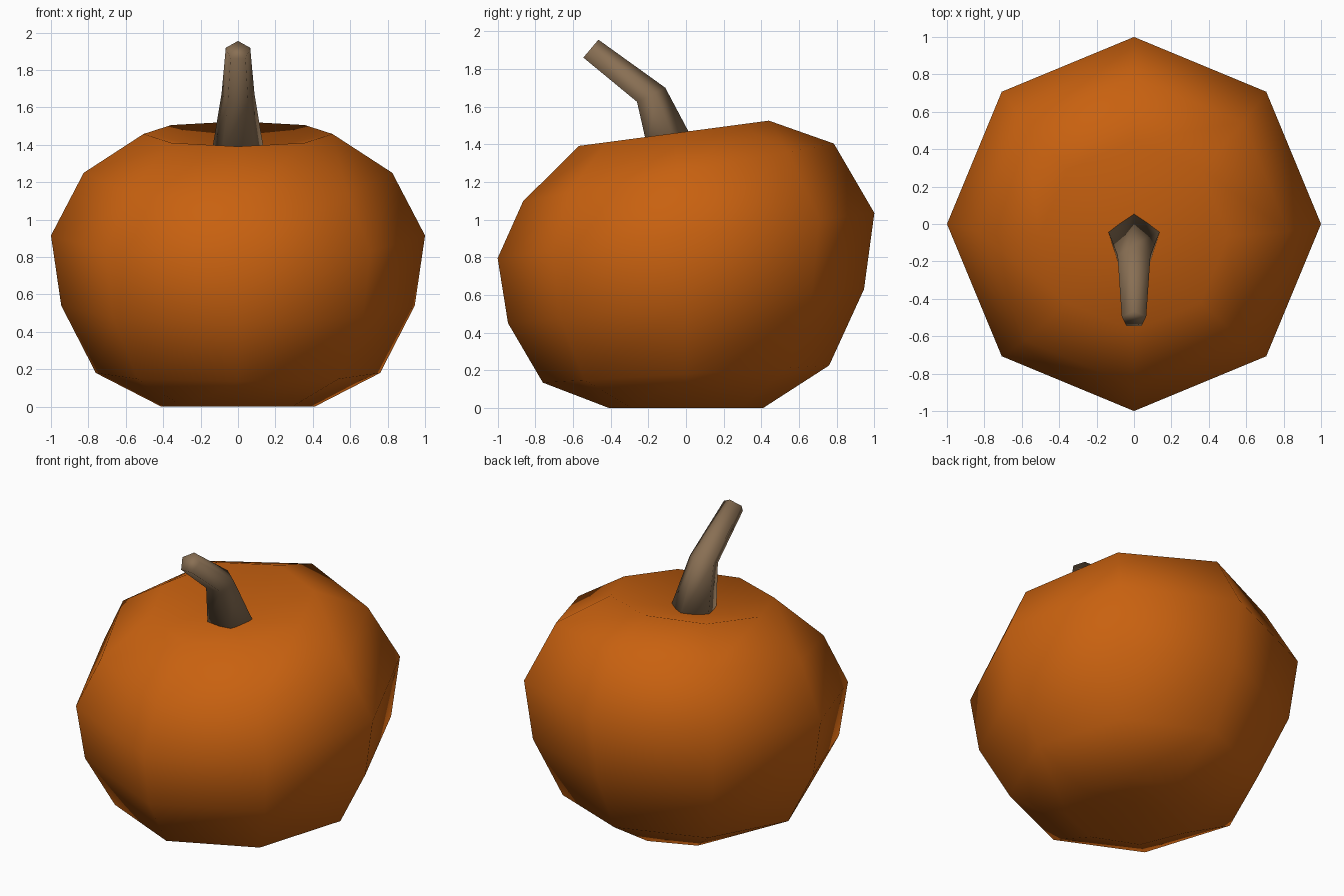
import bpy
import bmesh
from math import sin, cos, tau
from mathutils import Vector

old = bpy.data.objects.get("Cube")
if old:
    bpy.data.objects.remove(old, do_unlink=True)


def make_material(name, rgb):
    mat = bpy.data.materials.new(name)
    mat.use_nodes = True
    color = (*rgb, 1)
    mat.diffuse_color = color
    bsdf = next(n for n in mat.node_tree.nodes if n.type == 'BSDF_PRINCIPLED')
    bsdf.inputs["Base Color"].default_value = color
    bsdf.inputs["Roughness"].default_value = 0.8
    return mat


def tilted_ring(radius, sides, center_y, z, slope):
    """Polygon level in plan, sheared so that it rises towards the back."""
    ring = []
    for i in range(sides):
        a = tau * i / sides
        y = radius * sin(a)
        ring.append(Vector((radius * cos(a), center_y + y, z + slope * y)))
    return ring


def stem_ring(back, front, sides=5):
    """Pentagon with a corner at the back and a flat edge at the front."""
    back, front = Vector((0, *back)), Vector((0, *front))
    radius = (front - back).length / (1 + cos(tau / 10))
    to_back = (back - front).normalized()
    center = back - to_back * radius
    side = Vector((1, 0, 0))
    return [center + radius * (cos(tau * i / sides) * to_back
                               - sin(tau * i / sides) * side)
            for i in range(sides)]


def loft(name, rings, material, bottom=None, top=None):
    """Skin rings from bottom to top; ends are fans to a point or flat caps."""
    bm = bmesh.new()
    loops = [[bm.verts.new(p) for p in ring] for ring in rings]
    n = len(loops[0])
    for low, high in zip(loops, loops[1:]):
        for i in range(n):
            j = (i + 1) % n
            bm.faces.new((low[i], low[j], high[j], high[i]))
    for loop, tip in ((loops[0], bottom), (loops[-1], top)):
        if tip is None:
            bm.faces.new(loop)
        else:
            center = bm.verts.new(tip)
            for i in range(n):
                bm.faces.new((loop[i], loop[(i + 1) % n], center))
    bmesh.ops.recalc_face_normals(bm, faces=bm.faces)
    for face in bm.faces:
        face.smooth = True
    mesh = bpy.data.meshes.new(name)
    bm.to_mesh(mesh)
    bm.free()
    mesh.materials.append(material)
    obj = bpy.data.objects.new(name, mesh)
    bpy.context.collection.objects.link(obj)
    return obj


orange = make_material("orange skin", (0.58, 0.12, 0.005))
brown = make_material("brown stem", (0.25, 0.16, 0.088))

# Body: radius, centre y, height and backward rise of each level
levels = [
    (0.41, 0, 0, 0),
    (0.76, 0, 0.18, 0.06),
    (0.945, 0, 0.54, 0.095),
    (1.0, 0, 0.915, 0.12),
    (0.825, -0.04, 1.25, 0.186),
    (0.505, -0.065, 1.458, 0.133),
]
body_rings = [tilted_ring(r, 8, y, z, s) for r, y, z, s in levels]
loft("pumpkin_body", body_rings, orange,
     bottom=(0, 0, 0.06), top=(0, -0.07, 1.35))

# Stem: back corner and front edge of each section, as (y, z)
sections = [
    ((0.065, 1.37), (-0.2, 1.36)),
    ((-0.11, 1.70), (-0.26, 1.625)),
    ((-0.465, 1.955), (-0.545, 1.86)),
]
loft("stem", [stem_ring(b, f) for b, f in sections], brown)
